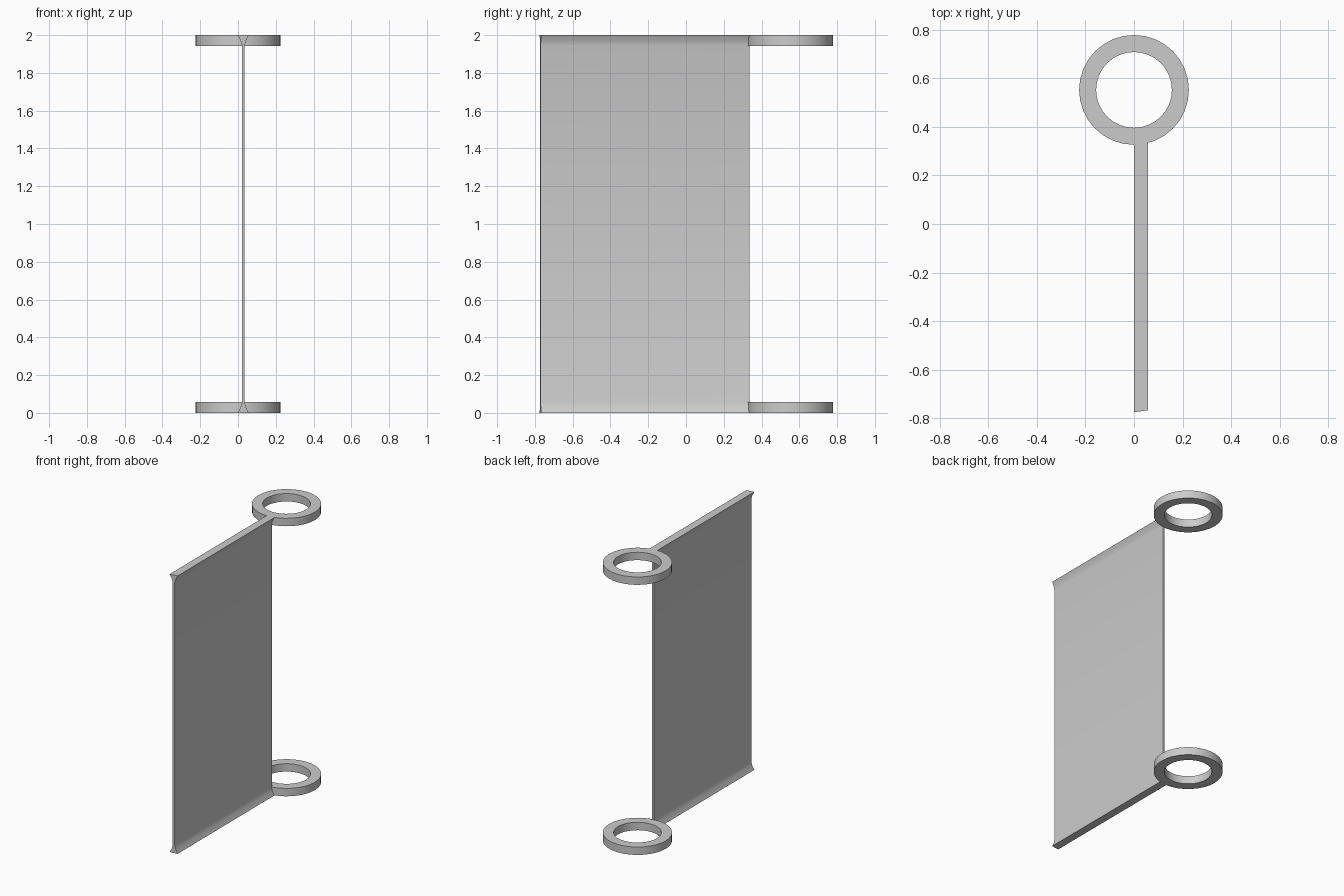
import bpy, bmesh, math

cube = bpy.data.objects.get("Cube")
if cube:
    bpy.data.objects.remove(cube, do_unlink=True)

grey = bpy.data.materials.new("plain grey")
grey.use_nodes = True
grey.diffuse_color = (0.6, 0.6, 0.6, 1)
grey.node_tree.nodes["Principled BSDF"].inputs["Base Color"].default_value = grey.diffuse_color

HEIGHT = 2.0
RIM = 0.057          # height of the rings and of the flared edges
RING_Y = 0.552
FRONT_Y, BACK_Y = -0.775, 0.335


def finish(bm, name):
    bmesh.ops.recalc_face_normals(bm, faces=bm.faces)
    mesh = bpy.data.meshes.new(name)
    bm.to_mesh(mesh)
    bm.free()
    mesh.materials.append(grey)
    obj = bpy.data.objects.new(name, mesh)
    bpy.context.collection.objects.link(obj)
    bpy.ops.object.select_all(action="DESELECT")
    obj.select_set(True)
    bpy.context.view_layer.objects.active = obj
    bpy.ops.object.shade_smooth_by_angle(angle=math.radians(35))
    return obj


def hinge_ring(name, z, outer=0.226, inner=0.156, sides=32):
    """Square-section ring spun around a vertical axis."""
    bm = bmesh.new()
    section = [(inner, z), (outer, z), (outer, z + RIM), (inner, z + RIM)]
    loops = []
    for i in range(sides):
        a = math.tau * i / sides
        loops.append([bm.verts.new((r * math.cos(a), RING_Y + r * math.sin(a), h))
                      for r, h in section])
    for i, loop in enumerate(loops):
        after = loops[(i + 1) % sides]
        for j in range(4):
            k = (j + 1) % 4
            bm.faces.new((loop[j], loop[k], after[k], after[j]))
    return finish(bm, name)


def flared_panel(name):
    """Thin upright sheet whose top and bottom edges widen."""
    mid, half_wide, half_thin = 0.028, 0.029, 0.007
    rim = [(half_wide, 0), (half_wide * 0.5, RIM * 0.5), (half_thin, RIM)]
    side = rim + [(w, HEIGHT - z) for w, z in reversed(rim)]
    outline = [(mid + w, z) for w, z in side] + [(mid - w, z) for w, z in reversed(side)]
    bm = bmesh.new()
    # the front end is cut at a slight slant
    ends = [[bm.verts.new((x, FRONT_Y + x * 0.15, z)) for x, z in outline],
            [bm.verts.new((x, BACK_Y, z)) for x, z in outline]]
    n, m = len(outline), len(side)
    for i in range(n):
        j = (i + 1) % n
        bm.faces.new((ends[0][i], ends[0][j], ends[1][j], ends[1][i]))
    for end in ends:
        for i in range(m - 1):
            bm.faces.new((end[i], end[i + 1], end[n - 2 - i], end[n - 1 - i]))
    return finish(bm, name)


flared_panel("panel")
hinge_ring("lower_ring", 0)
hinge_ring("upper_ring", HEIGHT - RIM)
